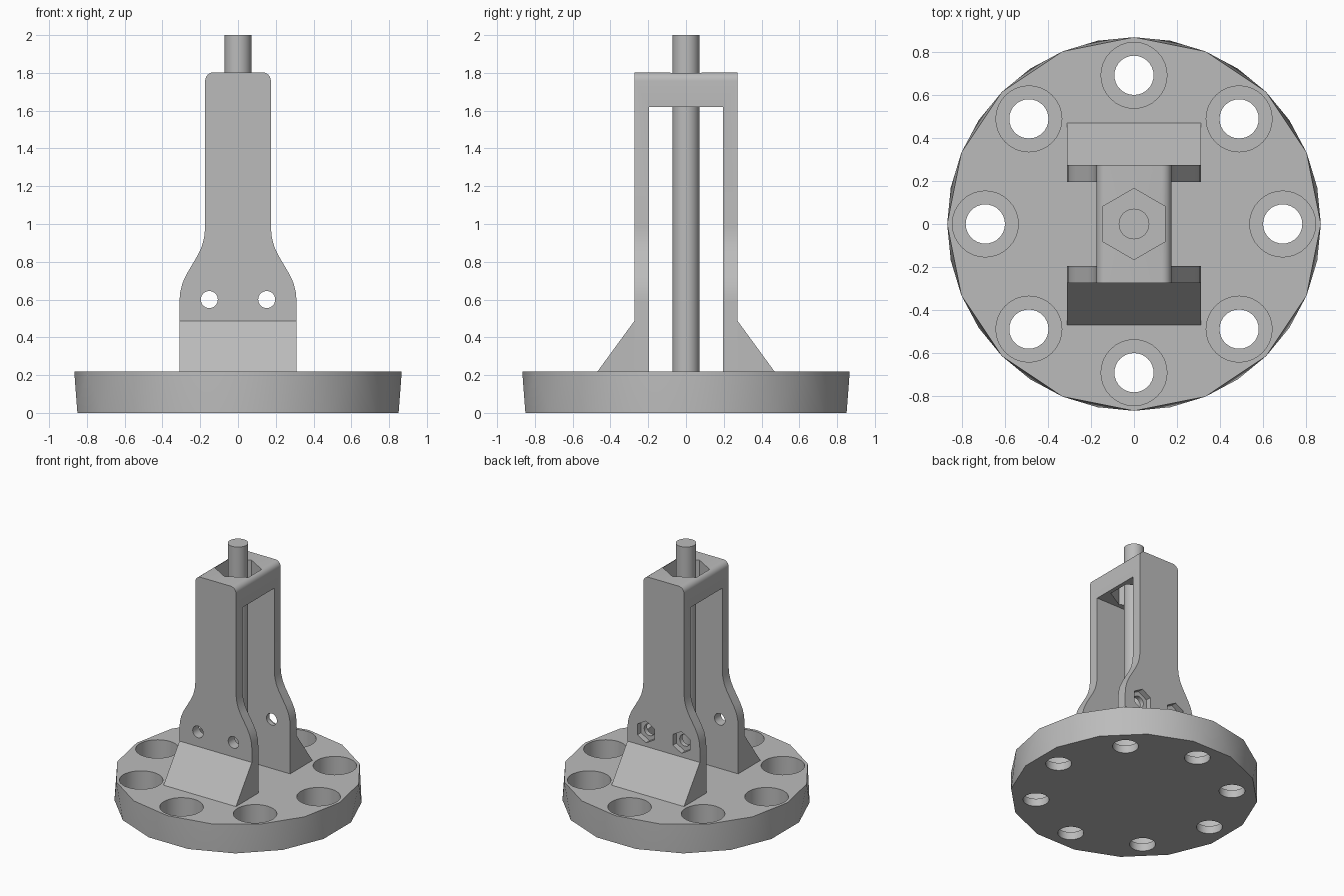
import bpy
import bmesh
from math import cos, sin, pi, radians

old = bpy.data.objects.get("Cube")
if old:
    bpy.data.objects.remove(old, do_unlink=True)

grey = bpy.data.materials.new("plain grey")
grey.use_nodes = True
grey.diffuse_color = (0.5, 0.5, 0.5, 1)
grey.node_tree.nodes["Principled BSDF"].inputs["Base Color"].default_value = (0.5, 0.5, 0.5, 1)


def from_bmesh(name, bm):
    bmesh.ops.recalc_face_normals(bm, faces=bm.faces)
    mesh = bpy.data.meshes.new(name)
    bm.to_mesh(mesh)
    bm.free()
    mesh.materials.append(grey)
    obj = bpy.data.objects.new(name, mesh)
    bpy.context.collection.objects.link(obj)
    return obj


def extrude(name, points, vector):
    """Solid made by sweeping a flat outline along a vector."""
    bm = bmesh.new()
    face = bm.faces.new([bm.verts.new(p) for p in points])
    out = bmesh.ops.extrude_face_region(bm, geom=[face], use_keep_orig=True)
    moved = [g for g in out["geom"] if isinstance(g, bmesh.types.BMVert)]
    bmesh.ops.translate(bm, vec=vector, verts=moved)
    return from_bmesh(name, bm)


def cylinder(name, radius, depth, location, sides=32, along_y=False):
    bpy.ops.mesh.primitive_cylinder_add(
        vertices=sides, radius=radius, depth=depth, location=location,
        rotation=(radians(90) if along_y else 0, 0, 0))
    obj = bpy.context.object
    obj.name = name
    obj.data.materials.append(grey)
    return obj


def activate(obj):
    bpy.ops.object.select_all(action="DESELECT")
    obj.select_set(True)
    bpy.context.view_layer.objects.active = obj


def cut(target, cutter):
    mod = target.modifiers.new("cut", "BOOLEAN")
    mod.operation = "DIFFERENCE"
    mod.solver = "EXACT"
    mod.object = cutter
    activate(target)
    bpy.ops.object.modifier_apply(modifier=mod.name)
    bpy.data.objects.remove(cutter, do_unlink=True)


def smooth(obj):
    activate(obj)
    bpy.ops.object.shade_smooth_by_angle(angle=radians(25))


BASE_TOP = 0.22

# Base disc: top and bottom outlines are turned half a step from each other
SIDES, RADIUS = 16, 0.867
bm = bmesh.new()
step = 2 * pi / SIDES
top = [bm.verts.new((RADIUS * cos(i * step), RADIUS * sin(i * step), BASE_TOP))
       for i in range(SIDES)]
bottom = [bm.verts.new((RADIUS * cos((i + 0.5) * step), RADIUS * sin((i + 0.5) * step), 0))
          for i in range(SIDES)]
bm.faces.new(top)
bm.faces.new(bottom[::-1])
for i in range(SIDES):
    j = (i + 1) % SIDES
    bm.faces.new((top[i], bottom[i], top[j]))
    bm.faces.new((bottom[i], bottom[j], top[j]))
base = from_bmesh("base_disc", bm)

# Eight counterbored bolt holes
for i in range(8):
    x, y = 0.69 * cos(i * pi / 4), 0.69 * sin(i * pi / 4)
    cut(base, cylinder("bore", 0.153, 0.4, (x, y, 0.26)))
    cut(base, cylinder("hole", 0.091, 0.6, (x, y, 0.1)))
smooth(base)

# Upright frame: flared outline with an S curve and rounded top corners
side = [(0.31, BASE_TOP), (0.31, 0.59), (0.306, 0.64), (0.293, 0.69), (0.272, 0.735),
        (0.213, 0.835), (0.192, 0.88), (0.179, 0.93), (0.174, 0.98)]
corner = 0.045
side += [(0.174 - corner + corner * cos(a * pi / 12), 1.803 - corner + corner * sin(a * pi / 12))
         for a in range(7)]
outline = side + [(-x, z) for x, z in reversed(side)]
frame = extrude("upright_frame", [(x, -0.273, z) for x, z in outline], (0, 0.546, 0))

# Slot between the two plates, and hexagonal opening through the top bridge
slot = extrude("slot", [(-1, -0.195, 0), (-1, 0.195, 0), (-1, 0.195, 1.62), (-1, -0.195, 1.62)],
               (2, 0, 0))
cut(frame, slot)
cut(frame, cylinder("hex_opening", 0.165, 0.6, (0, 0, 1.75), sides=6))

# Cross bolt holes, with nut pockets on the back plate
for x in (-0.152, 0.152):
    cut(frame, cylinder("bolt_hole", 0.045, 1, (x, 0, 0.6), along_y=True))
    cut(frame, cylinder("nut_pocket", 0.084, 0.1, (x, 0.28, 0.6), sides=6, along_y=True))
smooth(frame)

# Sloped feet outside each plate
for name, s in (("front_foot", -1), ("back_foot", 1)):
    extrude(name, [(-0.31, s * 0.273, BASE_TOP), (-0.31, s * 0.468, BASE_TOP),
                   (-0.31, s * 0.273, 0.487)], (0.62, 0, 0))

# Central rod
rod = cylinder("centre_rod", 0.071, 2 - BASE_TOP, (0, 0, (2 + BASE_TOP) / 2))
smooth(rod)
